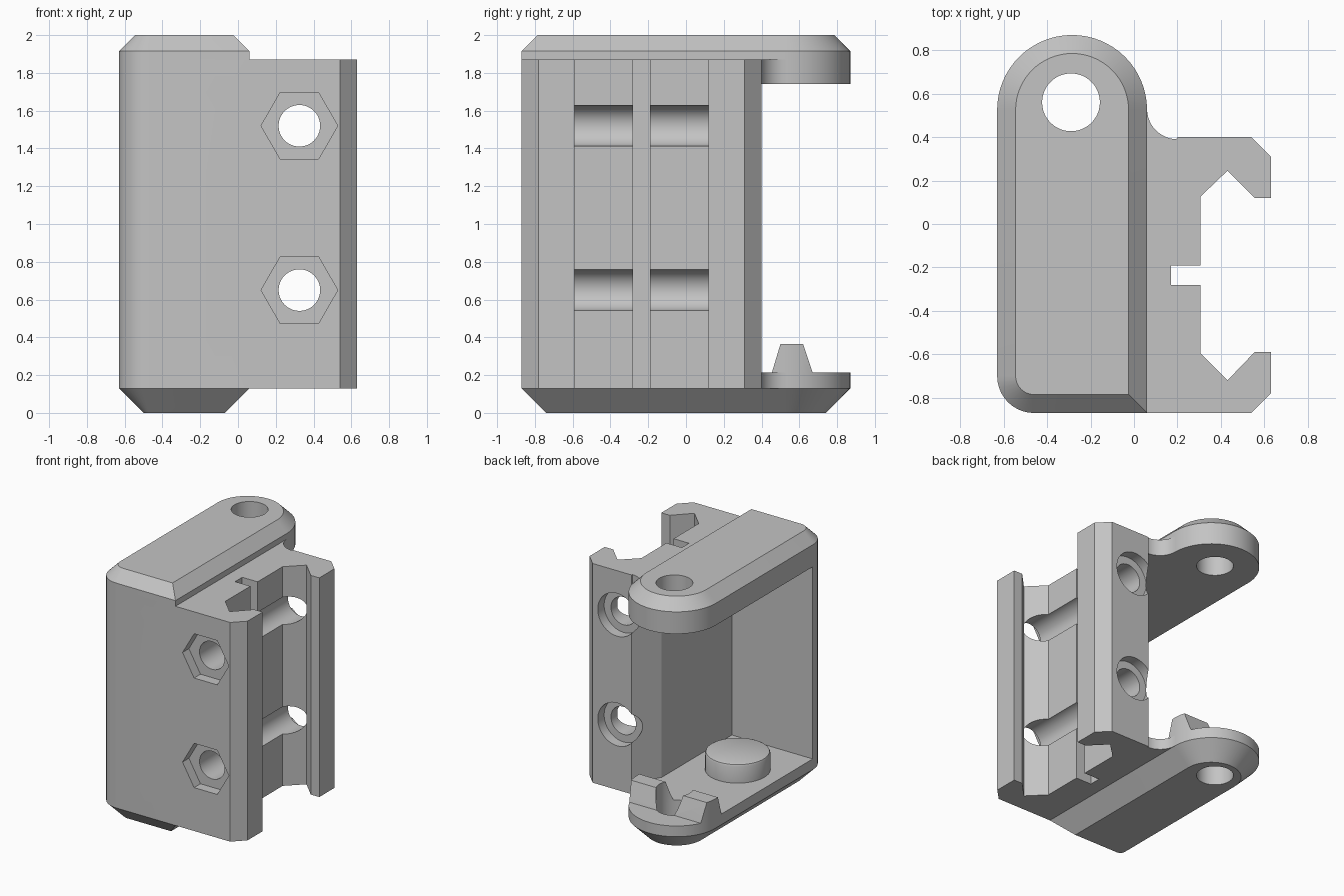
import bpy
import bmesh
from math import cos, sin, pi, radians
from mathutils import Matrix

if "Cube" in bpy.data.objects:
    bpy.data.objects.remove(bpy.data.objects["Cube"])

grey = bpy.data.materials.new("plain_grey")
grey.use_nodes = True
grey.diffuse_color = (0.55, 0.55, 0.55, 1)
grey.node_tree.nodes["Principled BSDF"].inputs["Base Color"].default_value = (0.55, 0.55, 0.55, 1)

FLOOR, CEILING = 0.215, 1.74
BODY_LOW, BODY_HIGH = 0.13, 1.87
PIN = (-0.29, 0.56)


def finish(name, bm):
    bmesh.ops.recalc_face_normals(bm, faces=bm.faces)
    mesh = bpy.data.meshes.new(name)
    bm.to_mesh(mesh)
    bm.free()
    mesh.materials.append(grey)
    obj = bpy.data.objects.new(name, mesh)
    bpy.context.collection.objects.link(obj)
    return obj


def loft(name, layers):
    """Stack of (outline, height) rings with closed ends."""
    bm = bmesh.new()
    rings = [[bm.verts.new((x, y, z)) for x, y in outline] for outline, z in layers]
    for low, high in zip(rings, rings[1:]):
        for i in range(len(low)):
            bm.faces.new((low[i - 1], low[i], high[i], high[i - 1]))
    bm.faces.new(rings[0][::-1])
    bm.faces.new(rings[-1])
    return finish(name, bm)


def prism(name, outline, z0, z1):
    return loft(name, [(outline, z0), (outline, z1)])


def cylinder(name, radius, depth, centre, along_y=False, sides=48):
    bm = bmesh.new()
    turn = Matrix.Rotation(pi / 2, 4, "X") if along_y else Matrix()
    bmesh.ops.create_cone(bm, cap_ends=True, segments=sides, radius1=radius, radius2=radius,
                          depth=depth, matrix=Matrix.Translation(centre) @ turn)
    return finish(name, bm)


def boolean(target, tool, operation="DIFFERENCE"):
    mod = target.modifiers.new(tool.name, "BOOLEAN")
    mod.operation, mod.solver, mod.object = operation, "EXACT", tool
    with bpy.context.temp_override(object=target, active_object=target, selected_objects=[target]):
        bpy.ops.object.modifier_apply(modifier=mod.name)
    bpy.data.objects.remove(tool)


def arc(cx, cy, r, start, end, steps):
    angles = [radians(start + (end - start) * i / steps) for i in range(steps + 1)]
    return [(cx + r * cos(a), cy + r * sin(a)) for a in angles]


def plate_outline(inset=0.0):
    """Long plate with a round back end and one rounded front corner."""
    return (arc(-0.285, 0.525, 0.345 - inset, 0, 180, 32)
            + arc(-0.46, -0.70, 0.17 - inset, 180, 270, 10)
            + [(0.06 - inset, -0.87 + inset)])


# Body: front wall, side wall and rail clamp in one cross-section
section = arc(-0.46, -0.70, 0.17, 180, 270, 10) + [
    (0.54, -0.87), (0.63, -0.78), (0.63, -0.59), (0.555, -0.59),
    (0.43, -0.72), (0.305, -0.595), (0.305, -0.28), (0.17, -0.28),
    (0.17, -0.19), (0.305, -0.19), (0.305, 0.125), (0.43, 0.245),
    (0.555, 0.12), (0.63, 0.12), (0.63, 0.31), (0.54, 0.40), (0.20, 0.40),
    (0.08, 0.19), (0.08, -0.69), (-0.63, -0.69)]
body = prism("clamp_body", section, BODY_LOW, BODY_HIGH)

# Bolt holes with hexagonal nut pockets in front and round recesses behind
for z in (0.65, 1.52):
    boolean(body, cylinder("bolt_hole", 0.11, 3, (0.325, 0, z), True))
    boolean(body, cylinder("bolt_recess", 0.17, 0.2, (0.325, 0.42, z), True))
    bm = bmesh.new()
    corners = arc(0.325, z, 0.203, 0, 300, 5)
    rings = [[bm.verts.new((x, y, h)) for x, h in corners] for y in (-1, -0.79)]
    for i in range(6):
        bm.faces.new((rings[0][i - 1], rings[0][i], rings[1][i], rings[1][i - 1]))
    bm.faces.new(rings[0])
    bm.faces.new(rings[1])
    boolean(body, finish("nut_pocket", bm))

# End plates, bevelled outwards, with a pin hole
top = loft("top_plate", [(plate_outline(), CEILING), (plate_outline(), 1.915),
                         (plate_outline(0.085), 2.0)])
bottom = loft("bottom_plate", [(plate_outline(0.13), 0), (plate_outline(), BODY_LOW),
                               (plate_outline(), FLOOR)])

# Ridge across the bottom plate, trimmed to the plate outline
bm = bmesh.new()
ends = [[bm.verts.new((x, y, z)) for y, z in
         ((0.45, FLOOR - 0.02), (0.455, FLOOR), (0.50, 0.365), (0.62, 0.365),
          (0.67, FLOOR), (0.675, FLOOR - 0.02))] for x in (-0.8, 0.3)]
for i in range(6):
    bm.faces.new((ends[0][i - 1], ends[0][i], ends[1][i], ends[1][i - 1]))
bm.faces.new(ends[0])
bm.faces.new(ends[1])
ridge = finish("locating_ridge", bm)
boolean(ridge, prism("ridge_trim", plate_outline(), 0.1, 1), "INTERSECT")

for part in (top, bottom, ridge):
    boolean(part, cylinder("pin_hole", 0.133, 6, (*PIN, 0)))

# Curved webs joining the plates to the body
web = [(0, 0.525)] + arc(0.20, 0.53, 0.14, 180, 285, 14) + [
    (0.24, 0.30), (0.10, 0.0), (0.10, -0.75), (0, -0.75)]
prism("bottom_web", web, BODY_LOW, FLOOR)
prism("top_web", web, CEILING, BODY_HIGH)

# Round boss on the floor with a softened rim
rim = [(0.235, FLOOR - 0.01), (0.235, 0.345), (0.229, 0.359), (0.215, 0.365)]
loft("floor_boss", [(arc(-0.29, -0.235, r, 0, 352.5, 47), z) for r, z in rim])

# Smooth curved surfaces, keep hard edges
bpy.ops.object.select_all(action="DESELECT")
for obj in bpy.context.collection.objects:
    if obj.type == "MESH" and obj.data.materials and obj.data.materials[0] == grey:
        obj.select_set(True)
        bpy.context.view_layer.objects.active = obj
bpy.ops.object.shade_smooth_by_angle(angle=radians(25))
